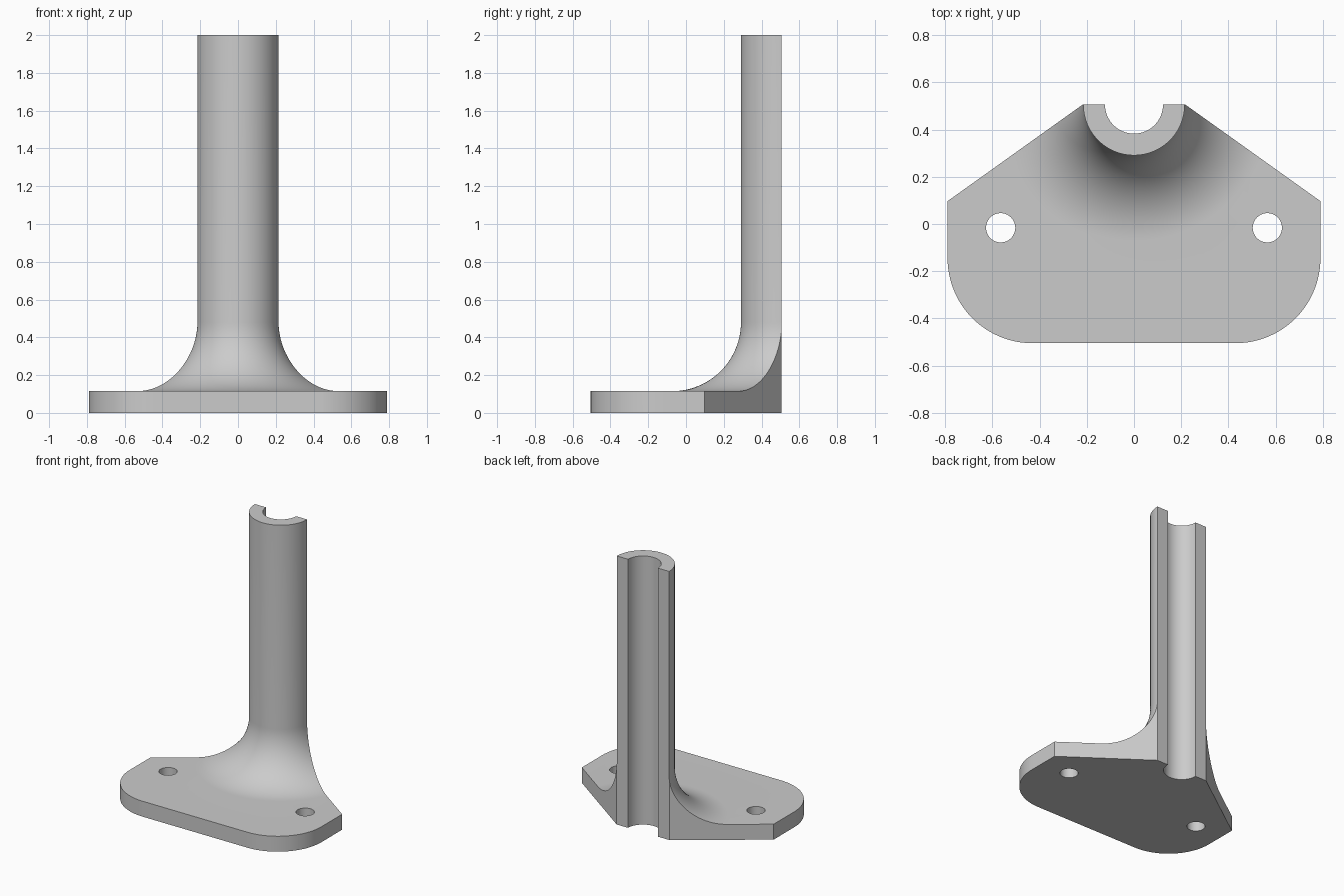
import bpy, bmesh
from math import sin, cos, pi, radians
from mathutils import Matrix

cube = bpy.data.objects.get("Cube")
if cube:
    bpy.data.objects.remove(cube)

AXIS_Y = 0.506        # tube axis, on the back cutting plane
TUBE_R, BORE_R = 0.215, 0.123
PLATE_T, FILLET = 0.115, 0.365

grey = bpy.data.materials.new("plain grey")
grey.use_nodes = True
colour = (0.6, 0.6, 0.6, 1)
grey.diffuse_color = colour
grey.node_tree.nodes["Principled BSDF"].inputs["Base Color"].default_value = colour


def make_object(name, bm):
    bmesh.ops.recalc_face_normals(bm, faces=bm.faces)
    mesh = bpy.data.meshes.new(name)
    bm.to_mesh(mesh)
    bm.free()
    mesh.materials.append(grey)
    obj = bpy.data.objects.new(name, mesh)
    bpy.context.collection.objects.link(obj)
    return obj


def lathe(name, profile, steps):
    """Closed (radius, z) profile turned around the tube axis."""
    bm = bmesh.new()
    rings = []
    for i in range(steps):
        a = 2 * pi * (i + 0.5) / steps
        rings.append([bm.verts.new((r * cos(a), AXIS_Y + r * sin(a), z)) for r, z in profile])
    n = len(profile)
    for i in range(steps):
        a, b = rings[i], rings[(i + 1) % steps]
        for j in range(n):
            k = (j + 1) % n
            bm.faces.new((a[j], b[j], b[k], a[k]))
    return make_object(name, bm)


def prism(name, outline, z0, z1):
    bm = bmesh.new()
    face = bm.faces.new([bm.verts.new((x, y, z0)) for x, y in outline])
    top = bmesh.ops.extrude_face_region(bm, geom=[face])["geom"]
    moved = [v for v in top if isinstance(v, bmesh.types.BMVert)]
    bmesh.ops.translate(bm, verts=moved, vec=(0, 0, z1 - z0))
    return make_object(name, bm)


def cut(target, tool, operation):
    tool.hide_render = True
    mod = target.modifiers.new("cut", "BOOLEAN")
    mod.operation, mod.solver, mod.object = operation, "EXACT", tool
    bpy.context.view_layer.objects.active = target
    bpy.ops.object.modifier_apply(modifier=mod.name)
    bpy.data.objects.remove(tool)


# Tube flaring into a wide flange, with the bore in the profile
profile = [(BORE_R, 0), (2, 0), (2, PLATE_T)]
for i in range(25):
    a = pi / 2 * i / 24
    profile.append((TUBE_R + FILLET * (1 - sin(a)), PLATE_T + FILLET * (1 - cos(a))))
profile += [(TUBE_R, 2), (BORE_R, 2)]
bracket = lathe("half_tube_bracket", profile, 128)

# Plate outline: rounded front corners, slanted back sides, flat back
half = [(0.43 + 0.36 * sin(a), -0.145 - 0.36 * cos(a))
        for a in (pi / 2 * i / 24 for i in range(25))]
half += [(0.79, 0.097), (TUBE_R + 0.002, AXIS_Y)]
outline = half + [(-x, y) for x, y in reversed(half)]
cut(bracket, prism("outline_cutter", outline, -1, 3), "INTERSECT")

# Screw holes
for side in (-1, 1):
    circle = [(side * 0.565 + 0.062 * cos(2 * pi * i / 48),
               -0.016 + 0.062 * sin(2 * pi * i / 48)) for i in range(48)]
    cut(bracket, prism("hole_cutter", circle, -0.5, 0.5), "DIFFERENCE")

bpy.ops.object.select_all(action="DESELECT")
bracket.select_set(True)
bpy.context.view_layer.objects.active = bracket
bpy.ops.object.shade_smooth_by_angle(angle=radians(30))
